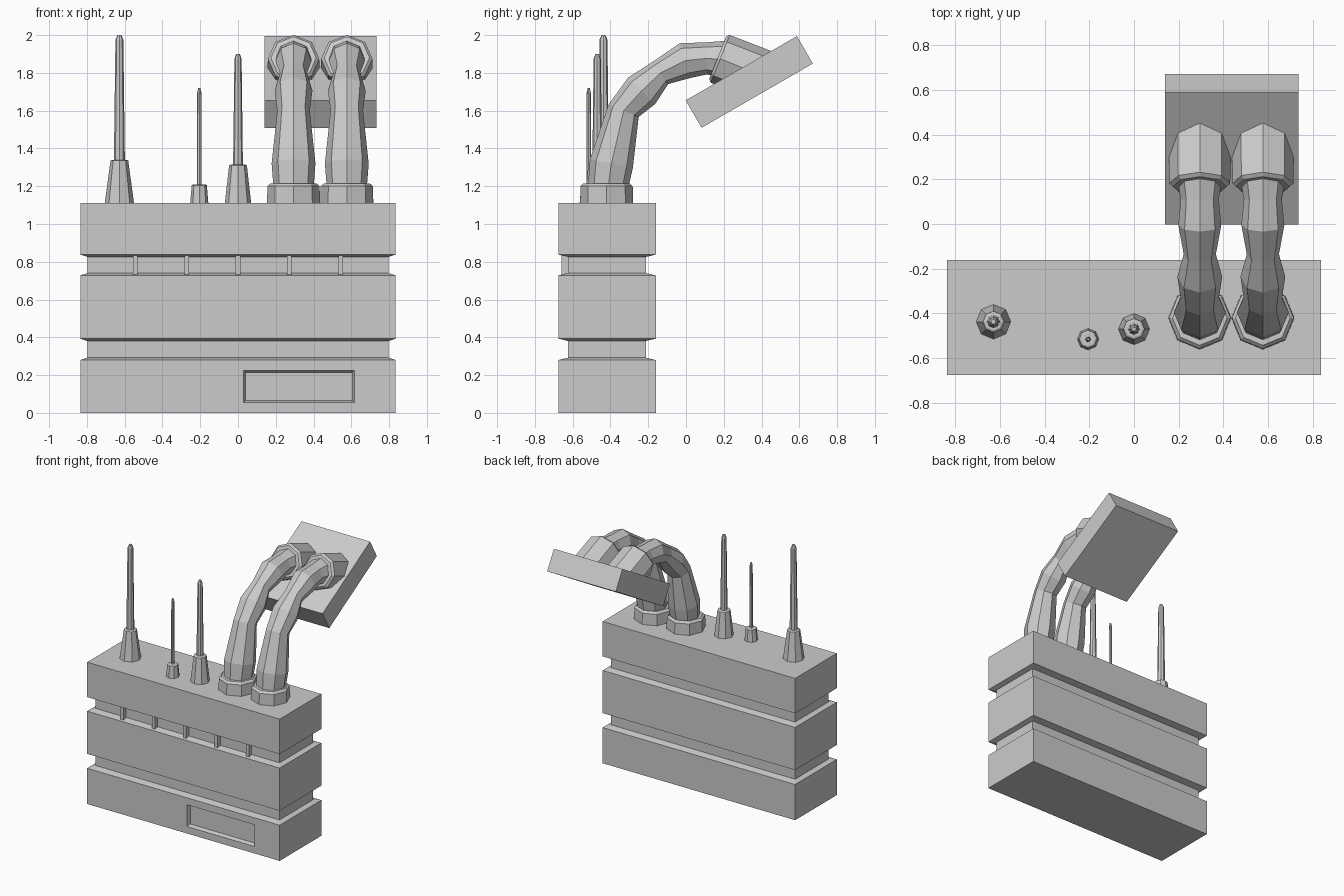
import bpy, bmesh, math
from mathutils import Vector, Matrix

old = bpy.data.objects.get("Cube")
if old:
    bpy.data.objects.remove(old, do_unlink=True)

grey = bpy.data.materials.new("plain_grey")
grey.use_nodes = True
COLOUR = (0.6, 0.6, 0.6, 1)
grey.diffuse_color = COLOUR
grey.node_tree.nodes["Principled BSDF"].inputs["Base Color"].default_value = COLOUR


def finish(name, bm):
    bmesh.ops.recalc_face_normals(bm, faces=bm.faces)
    mesh = bpy.data.meshes.new(name)
    bm.to_mesh(mesh)
    bm.free()
    mesh.materials.append(grey)
    obj = bpy.data.objects.new(name, mesh)
    bpy.context.collection.objects.link(obj)
    return obj


def loft(rings):
    """Skin a list of point rings and cap both ends."""
    bm = bmesh.new()
    loops = [[bm.verts.new(p) for p in ring] for ring in rings]
    n = len(loops[0])
    for a, b in zip(loops, loops[1:]):
        for i in range(n):
            j = (i + 1) % n
            bm.faces.new((a[i], a[j], b[j], b[i]))
    bm.faces.new(loops[0])
    bm.faces.new(loops[-1])
    return bm


def ring(centre, radius, axis=Vector((0, 0, 1)), sides=8):
    """Regular polygon facing along an axis in the YZ plane."""
    u = Vector((1, 0, 0))
    v = axis.normalized().cross(u)
    step = math.tau / sides
    return [centre + radius * (u * math.cos(i * step) + v * math.sin(i * step))
            for i in range(sides)]


def box(name, centre, size, tilt=0):
    bm = bmesh.new()
    matrix = (Matrix.Translation(centre) @ Matrix.Rotation(tilt, 4, 'X')
              @ Matrix.Diagonal((*size, 1)))
    bmesh.ops.create_cube(bm, size=1, matrix=matrix)
    return finish(name, bm)


# Grooved casing
CASE_Y = -0.418


def case_ring(z, inset):
    hx, hy = (0.798, 0.207) if inset else (0.835, 0.258)
    return [Vector((sx * hx, CASE_Y + sy * hy, z))
            for sx, sy in ((-1, -1), (1, -1), (1, 1), (-1, 1))]


levels = [(0, 0)]
for low, high in ((0.28, 0.393), (0.728, 0.838)):
    levels += [(low, 0), (low + 0.012, 1), (high - 0.012, 1), (high, 0)]
levels.append((1.112, 0))
casing = finish("casing", loft([case_ring(z, inset) for z, inset in levels]))

# Sloped recess on the lower front
front = CASE_Y - 0.258


def recess_ring(y, grow):
    return [Vector((0.323 + sx * (0.283 + grow), y, 0.14 + sz * (0.075 + grow)))
            for sx, sz in ((-1, -1), (1, -1), (1, 1), (-1, 1))]


cutter = finish("recess_cutter", loft([recess_ring(front + 0.03, 0),
                                       recess_ring(front - 0.03, 0.02)]))
cutter.hide_render = True
cutter.hide_viewport = True
cutter.display_type = 'WIRE'
cut = casing.modifiers.new("recess", 'BOOLEAN')
cut.operation = 'DIFFERENCE'
cut.solver = 'EXACT'
cut.object = cutter

# Small ribs in the upper front groove
for i in range(-2, 3):
    box(f"groove_rib_{i + 3}", (i * 0.272, -0.635, 0.783), (0.024, 0.05, 0.1))


# Antennas: tapered socket and slim rod with a pointed tip
def antenna(name, x, y, base, neck, base_top, rod, tip, top):
    profile = [(1.1, base), (base_top, neck), (base_top + 0.005, neck * 0.8),
               (base_top + 0.005, rod), (top - 0.025, tip), (top, tip * 0.5)]
    finish(name, loft([ring(Vector((x, y, z)), r) for z, r in profile]))


antenna("tall_antenna", -0.628, -0.437, 0.079, 0.047, 1.335, 0.029, 0.021, 2.0)
antenna("short_antenna", -0.205, -0.515, 0.049, 0.04, 1.205, 0.013, 0.011, 1.72)
antenna("middle_antenna", 0, -0.47, 0.071, 0.047, 1.31, 0.026, 0.019, 1.9)

# Tilted plate at the hose ends
PLATE = Vector((0.437, 0.335, 1.752))
TILT = math.radians(30)
box("tilted_plate", PLATE, (0.595, 0.68, 0.168), TILT)
PLATE_DOWN = Vector((0, math.sin(TILT), -math.cos(TILT)))

# Rippled hoses with a collar at the casing and a sleeve at the plate
HOSE = [(-0.415, 1.18, 0.105), (-0.395, 1.32, 0.116), (-0.33, 1.6, 0.086),
        (-0.235, 1.705, 0.1), (-0.135, 1.8, 0.072), (-0.005, 1.865, 0.096),
        (0.11, 1.877, 0.085), (0.2, 1.87, 0.1)]
SLEEVE_AXIS = Vector((0, 0.93, -0.37)).normalized()

for side, x in (("right", 0.294), ("left", 0.576)):
    points = [Vector((x, y, z)) for y, z, r in HOSE]
    rings = []
    for i, p in enumerate(points):
        axis = points[min(i + 1, len(points) - 1)] - points[max(i - 1, 0)]
        rings.append(ring(p, HOSE[i][2], axis))
    finish(f"{side}_hose", loft(rings))

    foot = Vector((x, -0.42, 0))
    finish(f"{side}_hose_collar",
           loft([ring(foot + Vector((0, 0, z)), r)
                 for z, r in ((1.1, 0.141), (1.2, 0.138), (1.215, 0.122))]))

    start = Vector((x, 0.172, 1.878))
    bm = loft([ring(start + SLEEVE_AXIS * d, r, SLEEVE_AXIS)
               for d, r in ((-0.005, 0.12), (0.01, 0.136), (0.6, 0.142))])
    # Trim the sleeve inside the plate
    bmesh.ops.bisect_plane(bm, geom=bm.verts[:] + bm.edges[:] + bm.faces[:],
                           plane_co=PLATE, plane_no=PLATE_DOWN, clear_outer=True)
    bmesh.ops.holes_fill(bm, edges=[e for e in bm.edges if e.is_boundary], sides=0)
    finish(f"{side}_hose_sleeve", bm)
